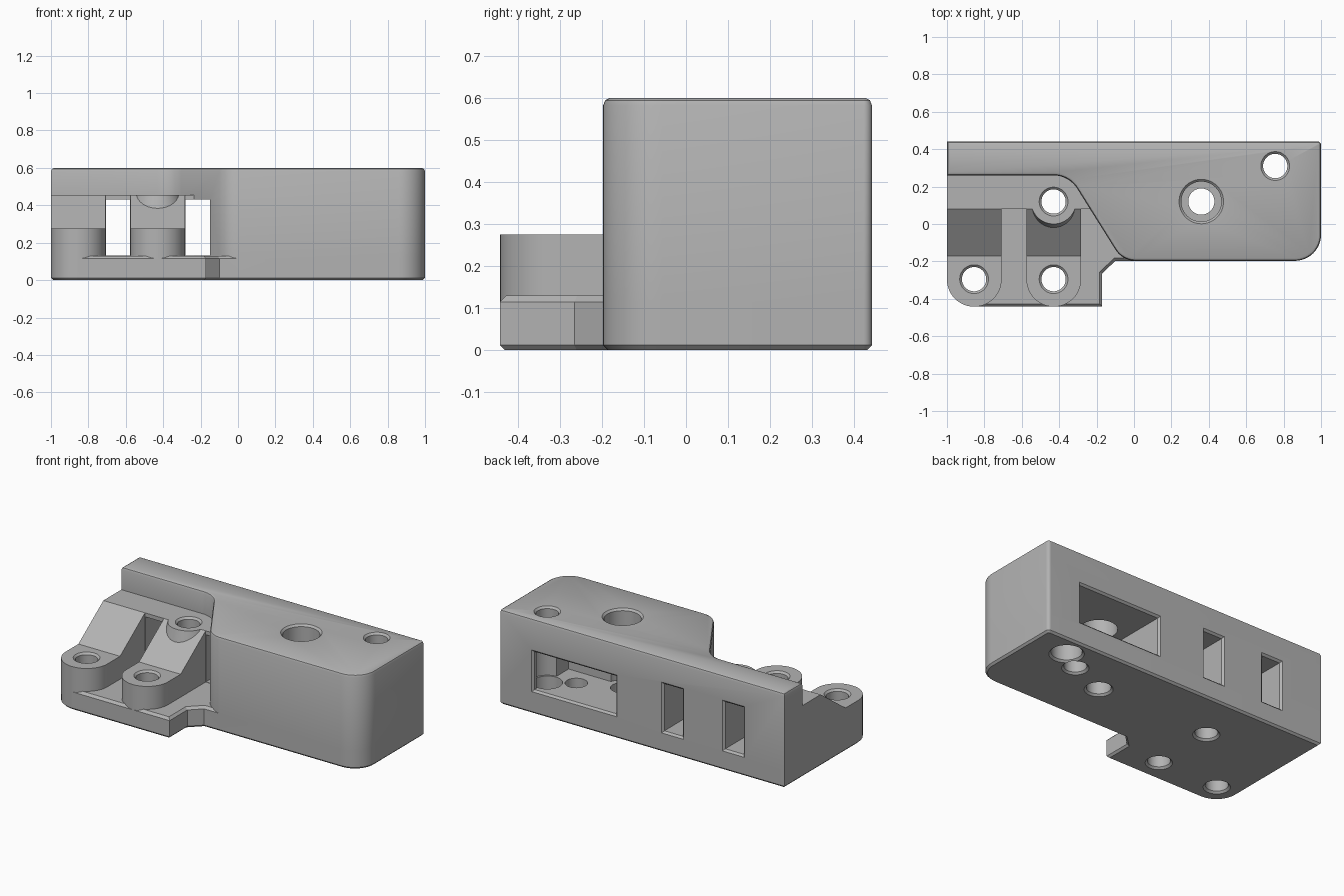
import bpy, bmesh, math
from mathutils import Vector

cube = bpy.data.objects.get("Cube")
if cube:
    bpy.data.objects.remove(cube, do_unlink=True)

grey = bpy.data.materials.new("plain_grey")
grey.use_nodes = True
COLOUR = (0.45, 0.45, 0.45, 1)
grey.diffuse_color = COLOUR
grey.node_tree.nodes["Principled BSDF"].inputs["Base Color"].default_value = COLOUR

AXES = {"z": lambda u, v, w: (u, v, w),
        "x": lambda u, v, w: (w, u, v),
        "y": lambda u, v, w: (u, w, v)}


def rounded(corners):
    """Counter-clockwise corners (x, y[, radius]) -> outline with filleted corners."""
    out = []
    for i, c in enumerate(corners):
        p = Vector(c[:2])
        r = c[2] if len(c) > 2 else 0
        if not r:
            out.append(p)
            continue
        a = (Vector(corners[i - 1][:2]) - p).normalized()
        b = (Vector(corners[(i + 1) % len(corners)][:2]) - p).normalized()
        half = a.angle(b) / 2
        centre = p + (a + b).normalized() * r / math.sin(half)
        s = p + a * r / math.tan(half) - centre
        e = p + b * r / math.tan(half) - centre
        turn = math.atan2(s.x * e.y - s.y * e.x, s.dot(e))
        for k in range(13):
            t = turn * k / 12
            out.append(centre + Vector((s.x * math.cos(t) - s.y * math.sin(t),
                                        s.x * math.sin(t) + s.y * math.cos(t))))
    return out


def inset(pts, d):
    """Offset an outline inwards by d with mitred corners."""
    out = []
    for i, p in enumerate(pts):
        a = (p - pts[i - 1]).normalized()
        b = (pts[(i + 1) % len(pts)] - p).normalized()
        na, nb = Vector((-a.y, a.x)), Vector((-b.y, b.x))
        out.append(p + (na + nb) * d / (1 + na.dot(nb)))
    return out


def prism(name, pts, layers, axis="z"):
    """Stack the outline through (height, inset) layers along an axis."""
    bm = bmesh.new()
    rings = [[bm.verts.new(AXES[axis](p.x, p.y, w)) for p in inset(pts, d)]
             for w, d in layers]
    for lo, hi in zip(rings, rings[1:]):
        for i in range(len(lo)):
            bm.faces.new((lo[i - 1], lo[i], hi[i], hi[i - 1]))
    bm.faces.new(rings[0])
    bm.faces.new(rings[-1])
    bmesh.ops.recalc_face_normals(bm, faces=bm.faces)
    mesh = bpy.data.meshes.new(name)
    bm.to_mesh(mesh)
    bm.free()
    mesh.materials.append(grey)
    obj = bpy.data.objects.new(name, mesh)
    bpy.context.collection.objects.link(obj)
    return obj


def rect(u0, v0, u1, v1):
    return rounded([(u0, v0), (u1, v0), (u1, v1), (u0, v1)])


def circle(x, y, r, n=48):
    return [Vector((x + r * math.cos(2 * math.pi * i / n),
                    y + r * math.sin(2 * math.pi * i / n))) for i in range(n)]


def combine(target, tool, operation):
    mod = target.modifiers.new("combine", "BOOLEAN")
    mod.operation, mod.solver, mod.object = operation, "EXACT", tool
    bpy.ops.object.select_all(action="DESELECT")
    bpy.context.view_layer.objects.active = target
    target.select_set(True)
    bpy.ops.object.modifier_apply(modifier=mod.name)
    bpy.data.objects.remove(tool, do_unlink=True)


FRONT, BACK, WALL = -0.442, 0.442, -0.197
SHELF, BOSS, FLOOR, TOP = 0.455, 0.275, 0.15, 0.6

# Tall housing with a diagonal step and softened top edge
body = prism("bracket_body", rounded([
    (-1, 0.26), (-0.348, 0.26, 0.15), (-0.062, WALL, 0.13), (1, WALL, 0.14),
    (1, BACK, 0.02), (-1, BACK)]),
    [(0, 0.012), (0.012, 0), (0.582, 0), (0.594, 0.005), (TOP, 0.016)])

# Base plate
plate = prism("base_plate", rounded([
    (-1, BACK), (-1, FRONT, 0.146), (-0.17, FRONT), (-0.17, -0.265), (-0.1, WALL),
    (1, WALL, 0.14), (1, BACK, 0.02)]),
    [(0, 0.012), (0.012, 0), (0.115, 0), (0.13, 0.015)])
parts = [plate]

# Middle shelf
parts.append(prism("shelf", rect(-1, 0.08, -0.1, 0.35), [(0.05, 0), (SHELF, 0)]))

# Two sloped ribs, each ending in a rounded boss
for x0, x1 in ((-1, -0.708), (-0.575, -0.283)):
    r = (x1 - x0) / 2 - 0.001
    parts.append(prism("boss", rounded([(x0, FRONT, r), (x1, FRONT, r), (x1, 0.1), (x0, 0.1)]),
                       [(0.05, 0), (BOSS, 0)]))
    slope = rounded([(-0.17, 0.05), (0.2, 0.05), (0.2, SHELF), (0.08, SHELF), (-0.17, BOSS)])
    parts.append(prism("rib", slope, [(x0, 0), (x1, 0)], "x"))

# Flared collar around the shelf hole
parts.append(prism("collar", circle(-0.43, 0.12, 0.12), [(0.3, -0.02), (0.38, -0.02), (SHELF, 0)]))

for part in parts:
    combine(body, part, "UNION")

cutters = []

# Slots through the back wall
for x0, x1 in ((-0.706, -0.577), (-0.281, -0.15)):
    cutters.append(prism("slot", rect(x0, 0.132, x1, 0.43),
                         [(-0.3, 0), (BACK - 0.012, 0), (BACK + 0.01, -0.022)], "y"))

# Back pocket with scalloped inner walls
cutters.append(prism("pocket", rect(0.187, FLOOR, 0.76, 0.39),
                     [(0.09, 0), (BACK - 0.012, 0), (BACK + 0.01, -0.022)], "y"))
for x, y in ((0.755, 0.31), (0.615, 0.22)):
    cutters.append(prism("scallop", circle(x, y, 0.1), [(FLOOR, 0), (0.39, 0)]))


# Chamfered screw holes
def hole(x, y, r, bottom=None, top=None):
    layers = [(-0.01, -0.022), (0.012, 0)] if bottom is None else [(bottom, 0)]
    layers += [(0.25, 0)] if top is None else [(top - 0.012, 0), (top + 0.01, -0.022)]
    cutters.append(prism("hole", circle(x, y, r), layers))


hole(-0.855, -0.295, 0.065, top=BOSS)
hole(-0.43, -0.295, 0.065, top=BOSS)
hole(-0.43, 0.12, 0.065, top=SHELF)
hole(0.36, 0.12, 0.07)
hole(0.36, 0.12, 0.107, bottom=FLOOR, top=TOP)
hole(0.755, 0.31, 0.088)
hole(0.755, 0.31, 0.065, bottom=0.2, top=TOP)
hole(0.615, 0.22, 0.065)

for cutter in cutters:
    combine(body, cutter, "DIFFERENCE")

bpy.ops.object.select_all(action="DESELECT")
body.select_set(True)
bpy.context.view_layer.objects.active = body
bpy.ops.object.shade_smooth_by_angle(angle=math.radians(30))
